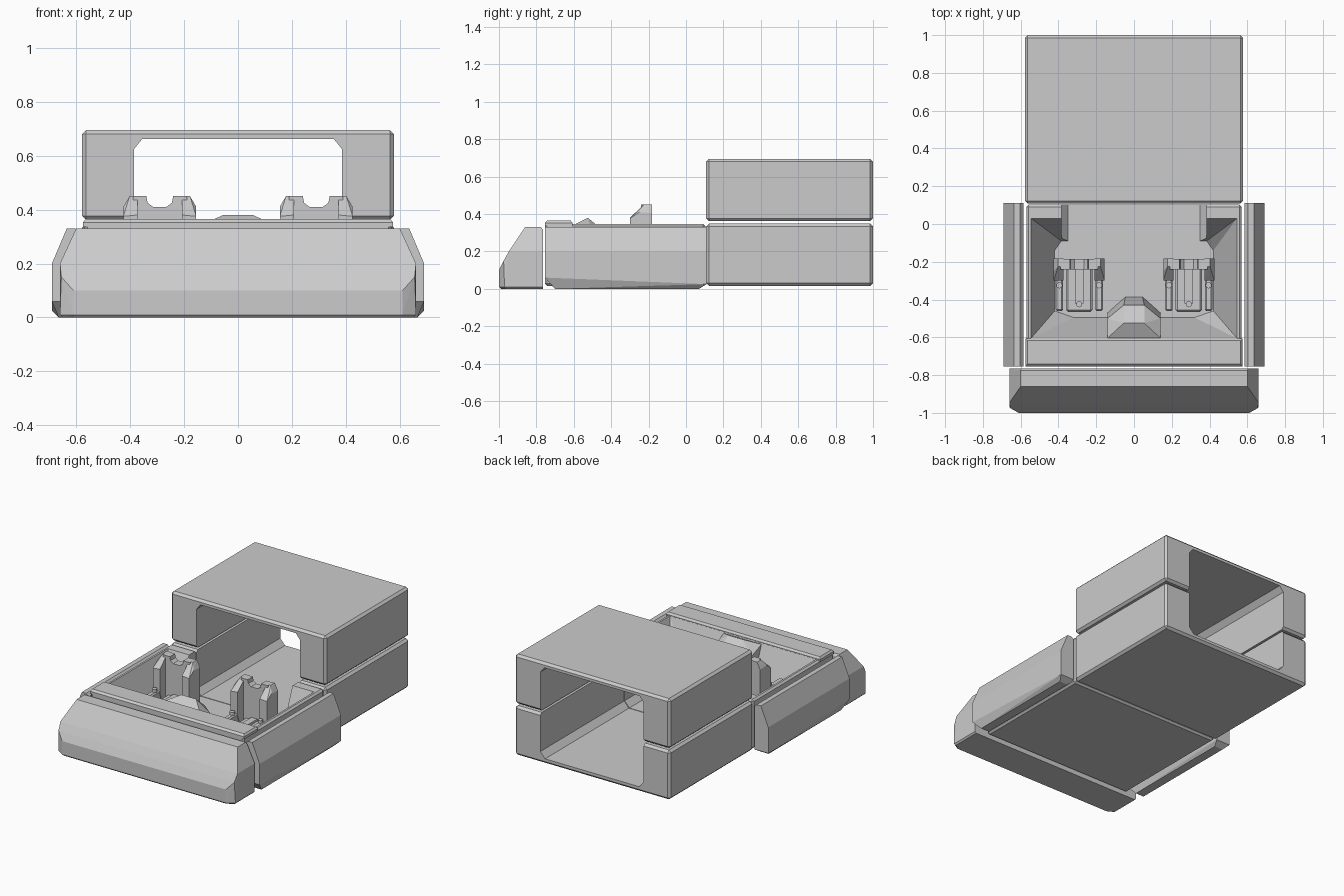
import bpy, bmesh, math
from mathutils import Vector

if "Cube" in bpy.data.objects:
    bpy.data.objects.remove(bpy.data.objects["Cube"])

grey = bpy.data.materials.new("plain_grey")
grey.diffuse_color = (0.6, 0.6, 0.6, 1)
grey.use_nodes = True
grey.node_tree.nodes["Principled BSDF"].inputs["Base Color"].default_value = grey.diffuse_color


def finish(name, bm):
    bmesh.ops.recalc_face_normals(bm, faces=bm.faces)
    me = bpy.data.meshes.new(name)
    bm.to_mesh(me)
    bm.free()
    me.materials.append(grey)
    ob = bpy.data.objects.new(name, me)
    bpy.context.collection.objects.link(ob)
    return ob


def hull(name, pts):
    """Flat-faced convex solid around the points."""
    bm = bmesh.new()
    for p in pts:
        bm.verts.new(p)
    res = bmesh.ops.convex_hull(bm, input=bm.verts)
    junk = {g for g in res["geom_interior"] + res["geom_unused"] if isinstance(g, bmesh.types.BMVert)}
    bmesh.ops.delete(bm, geom=list(junk), context='VERTS')
    bmesh.ops.dissolve_limit(bm, angle_limit=math.radians(0.5), verts=bm.verts, edges=bm.edges)
    return finish(name, bm)


def sym(pts):
    """Points plus their mirror image across x = 0."""
    return [(s * x, y, z) for x, y, z in pts for s in (1, -1)]


def box(name, x, y, z, bevel=0.0):
    bm = bmesh.new()
    bmesh.ops.create_cube(bm, size=1)
    for v in bm.verts:
        v.co = Vector([r[0] + (c + 0.5) * (r[1] - r[0]) for c, r in zip(v.co, (x, y, z))])
    if bevel:
        bmesh.ops.bevel(bm, geom=bm.edges[:], offset=bevel, segments=1, affect='EDGES', profile=0.5)
    return finish(name, bm)


def cut(ob, cutter):
    m = ob.modifiers.new("cut", 'BOOLEAN')
    m.operation, m.object, m.solver = 'DIFFERENCE', cutter, 'EXACT'
    dg = bpy.context.evaluated_depsgraph_get()
    me = bpy.data.meshes.new_from_object(ob.evaluated_get(dg))
    ob.modifiers.clear()
    ob.data = me
    bpy.data.objects.remove(cutter)


def prism(name, profile, y0, y1):
    """Extrude an (x, z) outline along y."""
    bm = bmesh.new()
    f = bm.faces.new([bm.verts.new((x, y0, z)) for x, z in profile])
    new = bmesh.ops.extrude_face_region(bm, geom=[f])["geom"]
    bmesh.ops.translate(bm, vec=(0, y1 - y0, 0), verts=[v for v in new if isinstance(v, bmesh.types.BMVert)])
    return finish(name, bm)


def trough(y0, y1):
    return prism("cutter", [(-.385, .5), (-.385, .09), (-.35, .05), (.35, .05), (.385, .09), (.385, .5)], y0, y1)


# Rear cargo tunnel: lower trough and upper arch
lower = box("rear_lower_module", (-.578, .578), (.108, 1), (.016, .348), .015)
cut(lower, trough(0, 1.1))
upper = box("rear_upper_module", (-.578, .578), (.108, 1), (.362, .695), .015)
cut(upper, prism("cutter", [(-.385, .2), (-.385, .625), (-.355, .662), (.355, .662), (.385, .625), (.385, .2)], 0, 1.1))

# Cockpit tub with sloped walls, opening into the rear trough
tub = box("cockpit_tub", (-.57, .57), (-.755, .103), (.016, .347), .012)
cut(tub, hull("cutter", sym([(.545, -.605, .45), (.545, .03, .45), (.545, -.605, .347), (.545, .03, .347),
                             (.42, -.46, .05), (.32, -.495, .05), (.42, -.14, .05), (.385, -.09, .05)])))
cut(tub, trough(-.3, .2))

# Raised front rim and centre console
hull("front_rim", sym([(.575, -.755, .335), (.575, -.755, .352), (.565, -.742, .365),
                       (.565, -.617, .365), (.575, -.606, .352), (.575, -.606, .335)]))
hull("centre_console", sym([(.14, -.604, .34), (.055, -.525, .38), (.14, -.5, .3), (.055, -.43, .3),
                            (.14, -.604, .045), (.14, -.47, .045), (.045, -.385, .045)]))

# Front bumper
hull("front_bumper", sym([(.6, -.86, .33), (.6, -.775, .33), (.605, -.765, .315), (.66, -.765, .2),
                          (.66, -.947, .2), (.655, -.975, .15), (.61, -1, .1), (.61, -1, .01),
                          (.605, -.99, 0), (.65, -.965, 0), (.66, -.97, .01), (.66, -.765, .01), (.65, -.765, 0)]))

for s, side in ((-1, "left"), (1, "right")):
    # Side armour panel
    pts = []
    for y, yb, zb in ((-.755, -.7, .06), (.11, .07, .025)):
        pts += [(.603, y, .33), (.635, y, .33), (.69, y, .2), (.69, y, zb),
                (.665, yb, 0), (.603, yb, 0), (.586, y, .312), (.586, y, zb)]
    hull(side + "_side_panel", [(s * x, y, z) for x, y, z in pts])

    # Seat
    c = s * .29
    box(side + "_seat_cushion", (c - .07, c + .07), (-.465, -.2), (.045, .19), .01)
    box(side + "_seat_stem", (c - .022, c + .022), (-.42, -.23), (.18, .205))
    prism(side + "_seat_back", [(c + x, z) for x, z in (
        (-.1, .045), (-.1, .45), (-.05, .45), (-.045, .425), (-.025, .41),
        (.025, .41), (.045, .425), (.05, .45), (.1, .45), (.1, .045))], -.24, -.185)
    for t in (-1, 1):
        hull(side + "_seat_wing", [(c + t * x, y, z) for x, y, z in (
            (.082, -.30, .22), (.135, -.30, .22), (.082, -.30, .38), (.135, -.30, .375),
            (.082, -.225, .45), (.112, -.225, .45), (.135, -.25, .41),
            (.082, -.182, .45), (.112, -.182, .45), (.135, -.182, .405),
            (.082, -.182, .045), (.135, -.182, .045), (.082, -.24, .045), (.135, -.24, .045))])
        box(side + "_seat_arm", (c + t * .105 - .02, c + t * .105 + .02), (-.46, -.2), (.045, .235), .008)
    # Round fittings on the seat
    for dx, y, z in ((-.105, -.325, .24), (.105, -.325, .24), (0, -.425, .2)):
        bm = bmesh.new()
        bmesh.ops.create_cone(bm, cap_ends=True, segments=12, radius1=.016, radius2=.016, depth=.03)
        bmesh.ops.translate(bm, vec=(c + dx, y, z), verts=bm.verts)
        finish(side + "_seat_knob", bm)
